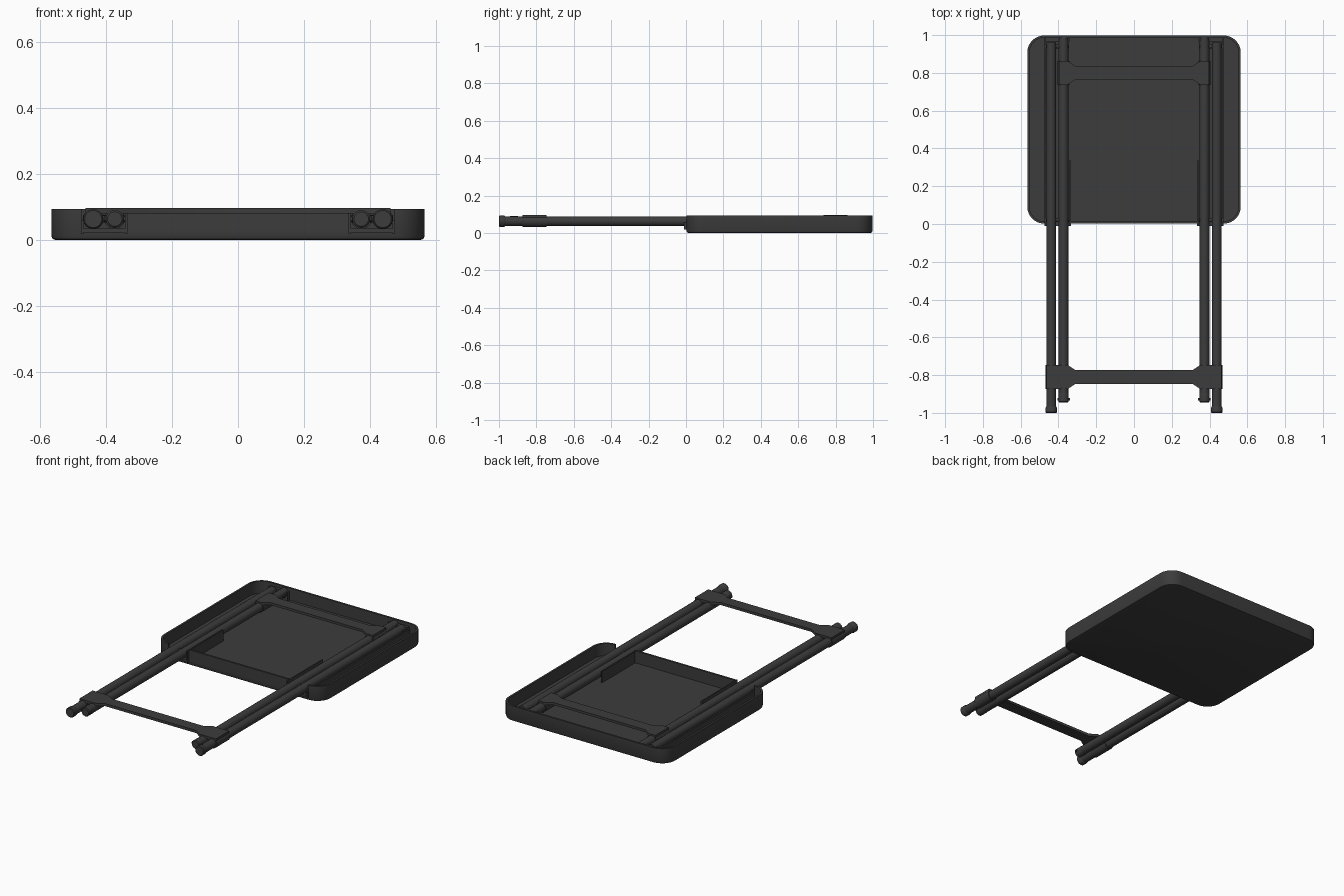
import bpy, bmesh, math
from mathutils import Matrix, Vector

if "Cube" in bpy.data.objects:
    bpy.data.objects.remove(bpy.data.objects["Cube"])

mat = bpy.data.materials.new("dark_grey")
mat.diffuse_color = (0.045, 0.045, 0.045, 1)
mat.use_nodes = True
mat.node_tree.nodes["Principled BSDF"].inputs["Base Color"].default_value = mat.diffuse_color


def make(name, bm, smooth=True):
    bmesh.ops.recalc_face_normals(bm, faces=bm.faces)
    me = bpy.data.meshes.new(name)
    bm.to_mesh(me)
    bm.free()
    ob = bpy.data.objects.new(name, me)
    bpy.context.collection.objects.link(ob)
    me.materials.append(mat)
    if smooth:
        bpy.context.view_layer.objects.active = ob
        bpy.ops.object.select_all(action='DESELECT')
        ob.select_set(True)
        bpy.ops.object.shade_smooth_by_angle(angle=math.radians(35))
    return ob


def box(name, x0, x1, y0, y1, z0, z1):
    bm = bmesh.new()
    bmesh.ops.create_cube(bm, size=1)
    for v in bm.verts:
        v.co = Vector(((x0 + x1) / 2 + v.co.x * (x1 - x0),
                       (y0 + y1) / 2 + v.co.y * (y1 - y0),
                       (z0 + z1) / 2 + v.co.z * (z1 - z0)))
    return make(name, bm, False)


def ring_loft(name, rings):
    bm = bmesh.new()
    loops = [[bm.verts.new(p) for p in r] for r in rings]
    for a, b in zip(loops, loops[1:]):
        for i in range(len(a)):
            j = (i + 1) % len(a)
            bm.faces.new((a[i], a[j], b[j], b[i]))
    bm.faces.new(loops[0])
    bm.faces.new(loops[-1])
    return make(name, bm)


def rounded(inset, z, r=0.09):
    pts = []
    for k, (sx, sy) in enumerate(((1, 1), (-1, 1), (-1, -1), (1, -1))):
        for i in range(9):
            a = math.radians(90 * k + i * 90 / 8)
            pts.append((sx * (0.565 - r) + (r - inset) * math.cos(a),
                        0.5 + sy * (0.498 - r) + (r - inset) * math.sin(a), z))
    return pts


def turned_y(name, x, z, profile, n=24):
    return ring_loft(name, [[(x + r * math.cos(2 * math.pi * i / n), y,
                              z + r * math.sin(2 * math.pi * i / n)) for i in range(n)]
                            for y, r in profile])


def pin_x(name, x0, x1, y, z, r):
    return ring_loft(name, [[(x, y + r * math.cos(math.pi * i / 8), z + r * math.sin(math.pi * i / 8))
                             for i in range(16)] for x in (x0, x1)])


# Upturned table top: rounded shell with a skirt
top = ring_loft("table_top", [rounded(0.012, 0), rounded(0.004, 0.003), rounded(0, 0.012),
                              rounded(0, 0.094), rounded(0.012, 0.094), rounded(0.012, 0.02)])

# Notches in the front skirt where the legs pass
for s in (-1, 1):
    x0, x1 = sorted((s * 0.338, s * 0.472))
    cut = box("notch_cutter", x0, x1, -0.05, 0.05, 0.03, 0.15)
    cut.hide_render = True
    m = top.modifiers.new("notch", 'BOOLEAN')
    m.object = cut
    m.solver = 'EXACT'
    bpy.context.view_layer.objects.active = top
    bpy.ops.object.modifier_apply(modifier=m.name)
    bpy.data.objects.remove(cut)

Z = 0.063
for s in (-1, 1):
    side = "left" if s < 0 else "right"
    # Tubular legs with feet
    turned_y("outer_leg_" + side, s * 0.438, Z, [(-0.97, 0.026), (0.96, 0.026)])
    turned_y("inner_leg_" + side, s * 0.373, Z, [(-0.92, 0.026), (0.985, 0.026)])
    turned_y("outer_foot_" + side, s * 0.438, Z,
             [(-1.0, 0.026), (-0.996, 0.03), (-0.972, 0.03), (-0.966, 0.026)])
    turned_y("inner_foot_" + side, s * 0.373, Z,
             [(-0.945, 0.022), (-0.941, 0.027), (-0.9, 0.027), (-0.896, 0.026)])
    pin_x("foot_pin_" + side, s * 0.34, s * 0.406, -0.928, Z, 0.007)
    # Crossing pivot and upper hinge pins
    pin_x("pivot_" + side, s * 0.343, s * 0.466, 0.02, Z, 0.01)
    pin_x("hinge_pin_" + side, s * 0.343, s * 0.466, 0.94, Z, 0.01)
    # Leg guides standing on the underside of the top
    for nm, x, y0, y1, h in (("long_guide_", 0.338, -0.01, 0.335, 0.088),
                             ("outer_guide_", 0.471, -0.01, 0.985, 0.06)):
        box(nm + side, s * x - 0.004, s * x + 0.004, y0, y1, 0.018, h)
    box("notch_sill_" + side, s * 0.405 - 0.068, s * 0.405 + 0.068, -0.01, 0.012, 0.022, 0.034)
    # Rear hinge block
    box("hinge_block_" + side, s * 0.405 - 0.064, s * 0.405 + 0.064, 0.965, 0.988, 0.018, 0.075)


# Crossbars: flat plate widening at the legs, with a sleeve at each end
def crossbar(name, yc, reach, inner, taper, leg_x, z0, z1):
    half = [(reach, -0.064), (reach, 0.064), (inner, 0.064), (inner - taper, 0.036)]
    outline = half + [(-x, y) for x, y in reversed(half)]
    outline += [(-(inner - taper), -0.036), (-inner, -0.064), (inner, -0.064), (inner - taper, -0.036)]
    right = [(inner - taper, -0.036), (inner, -0.064)] + half
    outline = right + [(-x, y) for x, y in reversed(right)]
    ring_loft(name, [[(x, yc + y, z) for x, y in outline] for z in (z0, z1)])
    for s in (-1, 1):
        turned_y(name + "_sleeve", s * leg_x, Z, [(yc - 0.064, 0.031), (yc + 0.064, 0.031)])


crossbar("front_crossbar", -0.81, 0.462, 0.352, 0.042, 0.438, 0.08, 0.096)
crossbar("rear_crossbar", 0.8, 0.398, 0.352, 0.042, 0.373, 0.082, 0.097)
